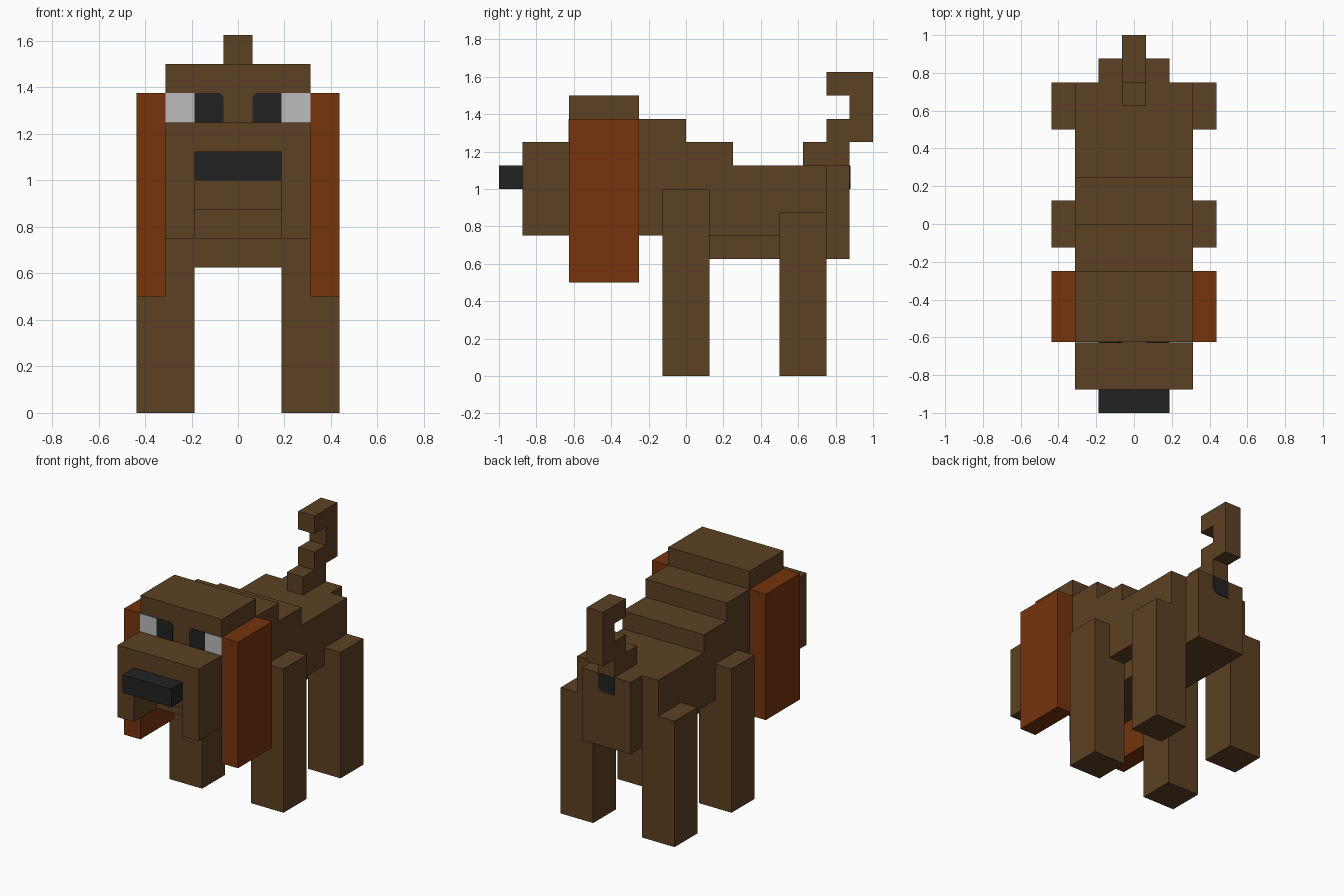
import bpy, bmesh

cube = bpy.data.objects.get("Cube")
if cube:
    bpy.data.objects.remove(cube, do_unlink=True)

U = 1 / 16  # block unit


def material(name, srgb):
    lin = [((c / 255 + 0.055) / 1.055) ** 2.4 for c in srgb]
    m = bpy.data.materials.new(name)
    m.use_nodes = True
    m.diffuse_color = (*lin, 1)
    bsdf = next(n for n in m.node_tree.nodes if n.type == 'BSDF_PRINCIPLED')
    bsdf.inputs["Base Color"].default_value = (*lin, 1)
    return m


brown = material("brown_fur", (92, 65, 35))
rust = material("rust_ear", (118, 51, 13))
black = material("black", (34, 34, 34))
white = material("eye_white", (188, 188, 188))


def prism(name, mat, points, offset):
    """Flat polygon pushed along an offset into a closed solid."""
    bm = bmesh.new()
    face = bm.faces.new([bm.verts.new([c * U for c in p]) for p in points])
    ext = bmesh.ops.extrude_face_region(bm, geom=[face], use_keep_orig=True)
    verts = [g for g in ext["geom"] if isinstance(g, bmesh.types.BMVert)]
    bmesh.ops.translate(bm, verts=verts, vec=[c * U for c in offset])
    bmesh.ops.recalc_face_normals(bm, faces=bm.faces)
    me = bpy.data.meshes.new(name)
    bm.to_mesh(me)
    bm.free()
    me.materials.append(mat)
    ob = bpy.data.objects.new(name, me)
    bpy.context.collection.objects.link(ob)
    return ob


def side_profile(name, mat, half_width, yz):
    """Side outline spread evenly across the centre line."""
    return prism(name, mat, [(-half_width, y, z) for y, z in yz], (2 * half_width, 0, 0))


def box(name, mat, x, y, z):
    pts = [(x[0], y[0], z[0]), (x[1], y[0], z[0]), (x[1], y[1], z[0]), (x[0], y[1], z[0])]
    return prism(name, mat, pts, (0, 0, z[1] - z[0]))


def pair(name, mat, x, y, z):
    """One box on each side."""
    box("left_" + name, mat, x, y, z)
    box("right_" + name, mat, (-x[1], -x[0]), y, z)


# Head and stepped back in one outline
side_profile("torso_and_head", brown, 5, [
    (-10, 12), (12, 12), (12, 18), (4, 18), (4, 20), (0, 20),
    (0, 22), (-4, 22), (-4, 24), (-10, 24)])

# Narrow belly and rump
side_profile("belly_and_rump", brown, 3, [(-2, 10), (14, 10), (14, 18), (-2, 18)])

# Muzzle with cheeks hanging either side of a recessed jaw
box("muzzle", brown, (-5, 5), (-14, -10), (16, 20))
pair("cheek", brown, (3, 5), (-14, -10), (12, 16))
box("jaw", brown, (-3, 3), (-12, -10), (14, 16))
box("nose", black, (-3, 3), (-16, -14), (16, 18))

# Ears and legs
pair("ear", rust, (5, 7), (-10, -4), (8, 22))
pair("front_leg", brown, (3, 7), (-2, 2), (0, 16))
pair("back_leg", brown, (3, 7), (8, 12), (0, 14))

# Hooked tail
side_profile("tail", brown, 1, [
    (10, 18), (14, 18), (14, 20), (16, 20), (16, 26), (12, 26),
    (12, 24), (14, 24), (14, 22), (12, 22), (12, 20), (10, 20)])

# Eyes: thin plates, pupils with a clipped inner corner
T = 0.06
pair("eye_white", white, (3, 5), (-10 - T, -10), (20, 22))
for side, s in (("left", 1), ("right", -1)):
    outline = [(1, 20), (3, 20), (3, 22), (1.25, 22), (1, 21.75)]
    prism(side + "_pupil", black, [(s * x, -10, z) for x, z in outline], (0, -T, 0))

# Dark patch under the tail, with one clipped corner
patch = [(-1, 16), (0.5, 16), (1, 16.5), (1, 18), (-1, 18)]
prism("rump_patch", black, [(x, 14, z) for x, z in patch], (0, T, 0))
